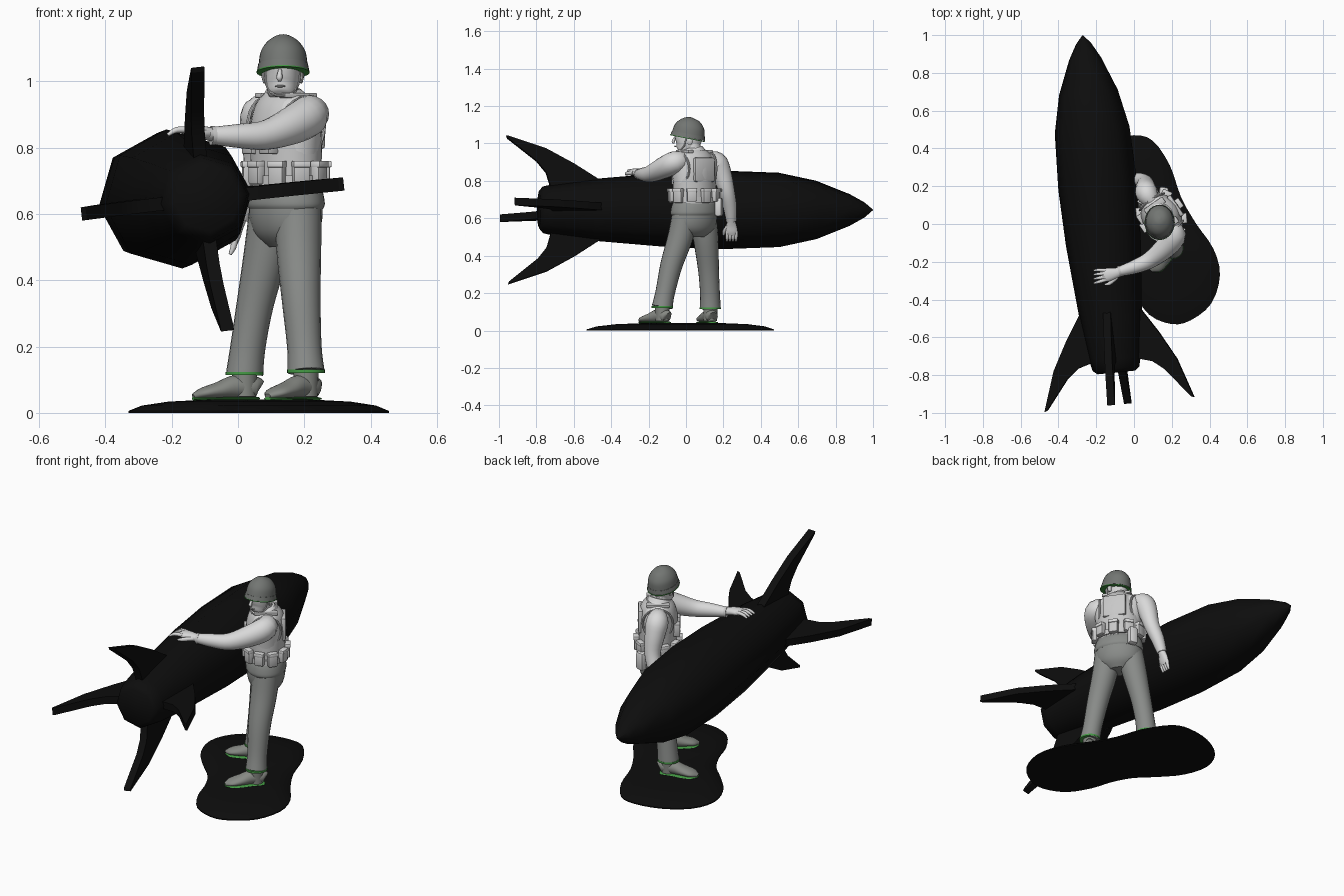
import bpy, bmesh, math
from mathutils import Vector, Matrix

if "Cube" in bpy.data.objects:
    bpy.data.objects.remove(bpy.data.objects["Cube"], do_unlink=True)


def material(name, r, g, b):
    m = bpy.data.materials.new(name)
    m.use_nodes = True
    m.diffuse_color = (r, g, b, 1)
    m.node_tree.nodes["Principled BSDF"].inputs["Base Color"].default_value = (r, g, b, 1)
    return m


BLACK = material("black", .004, .004, .004)
HELMET = material("helmet grey", .17, .18, .17)
CLOTH = material("trouser grey", .25, .26, .25)
BOOT = material("boot grey", .24, .25, .23)
SHIRT = material("shirt light grey", .70, .70, .70)
VEST = material("vest pale grey", .58, .58, .58)
SKIN = material("skin pale", .68, .68, .68)
GREEN = material("trim green", .06, .33, .06)
UP, X, Y = Vector((0, 0, 1)), Vector((1, 0, 0)), Vector((0, 1, 0))


def finish(name, bm, mat, angle=40):
    bmesh.ops.recalc_face_normals(bm, faces=bm.faces)
    me = bpy.data.meshes.new(name)
    bm.to_mesh(me)
    bm.free()
    ob = bpy.data.objects.new(name, me)
    bpy.context.collection.objects.link(ob)
    me.materials.append(mat)
    bpy.ops.object.select_all(action="DESELECT")
    bpy.context.view_layer.objects.active = ob
    ob.select_set(True)
    bpy.ops.object.shade_smooth_by_angle(angle=math.radians(angle))
    return ob


def skin_rings(bm, rings):
    vs = [[bm.verts.new(p) for p in ring] for ring in rings]
    n = len(vs[0])
    for a, b in zip(vs, vs[1:]):
        for i in range(n):
            bm.faces.new((a[i], a[(i + 1) % n], b[(i + 1) % n], b[i]))
    bm.faces.new(vs[0])
    bm.faces.new(vs[-1])


def spline(pts, steps, closed=False):
    """Catmull-Rom resampling of tuples."""
    vs = [Vector(p) for p in pts]
    n, out = len(vs), []
    at = (lambda i: vs[i % n]) if closed else (lambda i: vs[max(0, min(n - 1, i))])
    for i in range(n if closed else n - 1):
        p, q, r, s = at(i - 1), at(i), at(i + 1), at(i + 2)
        for k in range(steps):
            t = k / steps
            out.append(q + (r - p) * (t / 2) + (p * 2 - q * 5 + r * 4 - s) * (t * t / 2)
                       + (q * 3 - p - r * 3 + s) * (t ** 3 / 2))
    return out if closed else out + [vs[-1]]


def tube(name, pts, mat, ref=X, n=20, steps=4):
    """Elliptical loft; each point is x, y, z, radius along ref, other radius."""
    path = spline([tuple(p) if len(p) == 5 else (*p, p[3]) for p in pts], steps)
    rings = []
    for i, p in enumerate(path):
        t = (path[min(i + 1, len(path) - 1)] - path[max(i - 1, 0)])
        t = Vector(t[:3]).normalized()
        a = (ref - t * ref.dot(t)).normalized()
        b = t.cross(a)
        rings.append([Vector(p[:3]) + a * p[3] * math.cos(k * math.tau / n)
                      + b * p[4] * math.sin(k * math.tau / n) for k in range(n)])
    bm = bmesh.new()
    skin_rings(bm, rings)
    return finish(name, bm, mat)


# Body frame: left axis and forward axis of the standing figure
LEFT, FWD = Vector((.57, -.82, 0)).normalized(), Vector((-.82, -.57, 0)).normalized()
ORIGIN = Vector((.145, .045, 0))


def body(u, v, z):
    return ORIGIN + LEFT * u + FWD * v + UP * z


def box(name, pos, size, out, mat, bevel=.006):
    """Bevelled box whose depth runs along the outward direction."""
    side = UP.cross(out).normalized()
    rot = Matrix((side, out, UP)).transposed().to_4x4()
    bm = bmesh.new()
    bmesh.ops.create_cube(bm, size=1, matrix=Matrix.Translation(pos) @ rot @ Matrix.Diagonal((*size, 1)))
    bmesh.ops.bevel(bm, geom=bm.edges[:], offset=bevel, segments=2, affect="EDGES", profile=.5)
    return finish(name, bm, mat)


# Kidney-shaped domed base
outline = spline([(0, .47), (.1, .44), (.19, .31), (.25, .14), (.33, 0), (.42, -.13), (.455, -.27),
                  (.41, -.42), (.3, -.51), (.2, -.53), (.08, -.48), (0, -.36), (-.04, -.24),
                  (-.1, -.13), (-.2, -.03), (-.29, .08), (-.33, .22), (-.28, .35), (-.15, .44)], 3, True)
bm, mid = bmesh.new(), Vector((.07, 0))
skin_rings(bm, [[(*(mid + (p - mid) * s), z) for p in outline] for s, z in
                ((1, 0), (1, .006), (.9, .022), (.7, .034), (.4, .04))])
finish("base", bm, BLACK)

# Bomb: eight-sided lathed hull with four swept fins
PLACE = Matrix.Translation((-.172, 0, .645)) @ Matrix.Rotation(math.radians(5.7), 4, "Z")
ROLL = math.radians(6.5)
hull = [(-.79, .1), (-.77, .125), (-.72, .137), (-.5, .166), (-.1, .2), (.2, .211), (.5, .2),
        (.7, .157), (.88, .085), (.96, .04), (1.004, .002)]
bm = bmesh.new()
skin_rings(bm, [[PLACE @ Vector((r * math.cos(ROLL + k * math.tau / 8), s, r * math.sin(ROLL + k * math.tau / 8)))
                 for k in range(8)] for s, r in hull])
finish("bomb_hull", bm, BLACK, 50)

fin = [(-.45, .1), (-.47, .165), (-.6, .248), (-.75, .33), (-.96, .4), (-.955, .385),
       (-.8, .262), (-.75, .2), (-.72, .1)]
for k in range(4):
    turn = PLACE @ Matrix.Rotation(-ROLL - k * math.pi / 2, 4, "Y")
    bm = bmesh.new()
    skin_rings(bm, [[turn @ Vector((r, s, h)) for s, r in fin] for h in (-.02, .02)])
    finish(f"bomb_fin_{k + 1}", bm, BLACK, 30)

# Trousers, cuffs and boots
tube("trouser_seat", [(*body(0, 0, .5), .06, .05), (*body(0, 0, .54), .115, .085),
                      (*body(0, 0, .6), .13, .1), (*body(0, 0, .68), .122, .095)], CLOTH, LEFT, 28)
legs = {
    "left": [(.182, -.005, .62, .07), (.183, -.03, .5, .068), (.19, -.078, .35, .059),
             (.2, -.112, .2, .052), (.205, -.127, .125, .056)],
    "right": [(.105, .09, .62, .07), (.088, .105, .5, .068), (.052, .12, .33, .056),
              (.03, .128, .2, .053), (.02, .13, .118, .056)]}
toes = {"left": Vector((.09, -.245, 0)), "right": Vector((-.135, .085, 0))}
for side, path in legs.items():
    tube(side + "_trouser_leg", path, CLOTH, LEFT)
    x, y, z, r = path[-1]
    tube(side + "_cuff", [(x, y, z - .004, r + .001), (x, y, z + .006, r + .001)], GREEN, n=24, steps=1)
    ankle = Vector((x, y, 0))
    d = (toes[side] - ankle).normalized()
    tube(side + "_ankle", [(x, y, .05, .036), (x, y, .09, .037), (x, y, .16, .04)], BOOT)
    across = UP.cross(d)
    heel = ankle - d * .042
    reach = (toes[side] - heel).length
    shape = ((0, .018, .03), (.06, .033, .034), (.35, .036, .036), (.6, .042, .026), (.85, .04, .017), (1, .012, .008))
    foot = [heel + d * reach * f for f, w, h in shape]
    tube(side + "_boot", [(*p[:2], .042 + h, w, h) for p, (f, w, h) in zip(foot, shape)], BOOT, across)
    tube(side + "_sole", [(*p[:2], .043, w + .002, .005) for p, (f, w, h) in zip(foot, shape)], GREEN, across)

# Torso, belt, vest
tube("jacket_hem", [(*body(0, 0, .615), .132, .1), (*body(0, 0, .63), .137, .106),
                    (*body(0, 0, .665), .13, .101), (*body(0, 0, .69), .12, .09)], CLOTH, LEFT, 28)
tube("shirt_torso", [(*body(0, 0, .65), .115, .088), (*body(0, 0, .75), .118, .09), (*body(0, 0, .86), .135, .09),
                     (*body(0, 0, .92), .135, .078), (*body(0, 0, .955), .085, .06),
                     (*body(0, 0, .975), .045, .045)], SHIRT, LEFT, 28)
tube("vest", [(*body(0, 0, .68), .122, .096), (*body(0, 0, .77), .122, .1), (*body(0, 0, .86), .118, .104),
              (*body(0, 0, .93), .1, .088), (*body(0, 0, .965), .07, .06)], VEST, LEFT, 28)
tube("ammo_belt", [(*body(0, 0, .685), .13, .104), (*body(0, 0, .715), .13, .104)], VEST, LEFT, 28, 1)
for i in range(10):
    a = math.tau * (i + .5) / 10
    out = (LEFT * math.cos(a) * .104 + FWD * math.sin(a) * .13).normalized()
    box(f"belt_pouch_{i + 1}", body(.133 * math.cos(a), .108 * math.sin(a), .72),
        (.05, .03, .075 if i % 2 else .062), out, VEST)
    box(f"pouch_flap_{i + 1}", body(.136 * math.cos(a), .111 * math.sin(a), .75),
        (.054, .032, .02), out, SHIRT, .004)
for u in (-.045, .045):
    box("chest_pouch", body(u, .095, .815), (.055, .04, .07), FWD, VEST)
    box("shoulder_strap", body(u * 1.4, 0, .957), (.035, .12, .016), FWD, VEST, .004)
box("back_panel", body(0, -.09, .86), (.13, .025, .13), FWD, VEST, .01)
box("canteen", body(-.1, -.085, .66), (.05, .04, .1), (-LEFT - FWD).normalized(), SHIRT, .012)

# Armhole trims
for side, s in (("left", 1), ("right", -1)):
    loop = [body(s * (.108 - .02 * abs(math.cos(a))), .078 * math.cos(a), .865 + .085 * math.sin(a))
            for a in [math.tau * k / 24 for k in range(25)]]
    tube(side + "_armhole_trim", [(*p, .006) for p in loop], VEST, LEFT, 8, 1)

# Left arm reaching over the bomb, right arm hanging
tube("left_sleeve", [(.17, .0, .91, .04), (.215, -.055, .9, .06), (.17, -.12, .87, .058), (.085, -.19, .838, .045),
                     (.0, -.228, .835, .036), (-.08, -.252, .836, .026)], SHIRT, UP)
tube("left_hand", [(-.065, -.25, .836, .02, .022), (-.105, -.262, .845, .02, .03), (-.145, -.27, .85, .017, .036),
                   (-.17, -.275, .85, .008, .026)], SKIN, UP)
tube("right_sleeve", [(.1, .11, .91, .04), (.068, .16, .9, .058), (.062, .19, .84, .053), (.058, .218, .745, .042),
                      (.03, .235, .66, .036), (.006, .242, .585, .027)], SHIRT, X)
tube("right_hand", [(.008, .241, .59, .02, .02), (-.002, .243, .56, .018, .028), (-.008, .244, .53, .015, .032),
                    (-.012, .244, .51, .01, .026)], SKIN, X)
for k in range(4):
    o = (k - 1.5) * .016
    tube(f"left_finger_{k + 1}", [(-.145, -.27 + o, .853, .01), (-.185, -.275 + o * 1.3, .853, .009),
                                  (-.212, -.28 + o * 1.4, .838, .005)], SKIN, UP, 10)
    tube(f"right_finger_{k + 1}", [(-.008, .244 + o, .53, .01), (-.014, .244 + o, .5, .009),
                                   (-.024, .243 + o, .478, .005)], SKIN, X, 10)
tube("left_thumb", [(-.09, -.28, .842, .012), (-.13, -.315, .84, .01), (-.155, -.32, .833, .005)], SKIN, UP, 10)
tube("right_thumb", [(0, .225, .56, .012), (-.02, .205, .53, .01), (-.028, .2, .51, .005)], SKIN, X, 10)
tube("left_wristband", [(-.07, -.249, .836, .029), (-.082, -.2525, .836, .029)], VEST, UP, 20, 1)

# Head, collar and helmet
tube("collar", [(.138, .045, .94, .07, .065), (.138, .035, .97, .055, .055)], SHIRT, X, 24, 1)
tube("neck", [(.14, .045, .93, .045), (.137, .03, 1.0, .043)], SKIN)
tube("head", [(.13, -.02, .948, .018, .02), (.131, -.014, .957, .038, .042), (.133, .002, .985, .048, .06),
              (.135, .012, 1.02, .052, .072), (.135, .015, 1.06, .053, .073), (.135, .02, 1.1, .045, .06)], SKIN)
tube("nose", [(.127, -.058, 1.035, .005), (.125, -.068, 1.012, .009), (.126, -.062, 1.003, .006)], SKIN, n=10)
tube("mouth", [(.112, -.052, .985, .002), (.127, -.059, .985, .004), (.142, -.053, .985, .002)], SKIN, UP, 8)
tube("chin_strap", [(.082, .0, 1.04, .004), (.086, -.008, .99, .004), (.105, -.036, .962, .004),
                    (.131, -.052, .957, .004), (.157, -.036, .962, .004), (.181, -.008, .99, .004),
                    (.187, .0, 1.04, .004)], VEST, Y, 8)
for s in (-1, 1):
    tube("ear", [(.135 + s * .053, .02, .995, .006, .01), (.135 + s * .056, .022, 1.015, .008, .016),
                 (.135 + s * .055, .022, 1.035, .006, .012)], SKIN, n=10)
tube("helmet_shell", [(.136, .01, 1.035, .074, .089), (.136, .014, 1.058, .073, .087), (.136, .02, 1.09, .067, .079),
                      (.136, .025, 1.116, .05, .059), (.136, .028, 1.132, .028, .034),
                      (.136, .03, 1.139, .004, .004)], HELMET, X, 28)
tube("helmet_rim", [(.136, .009, 1.03, .079, .094), (.136, .013, 1.052, .075, .089)], HELMET, X, 28, 1)
tube("helmet_edge", [(.136, .0082, 1.026, .08, .095), (.136, .009, 1.03, .08, .095)], GREEN, X, 28, 1)
